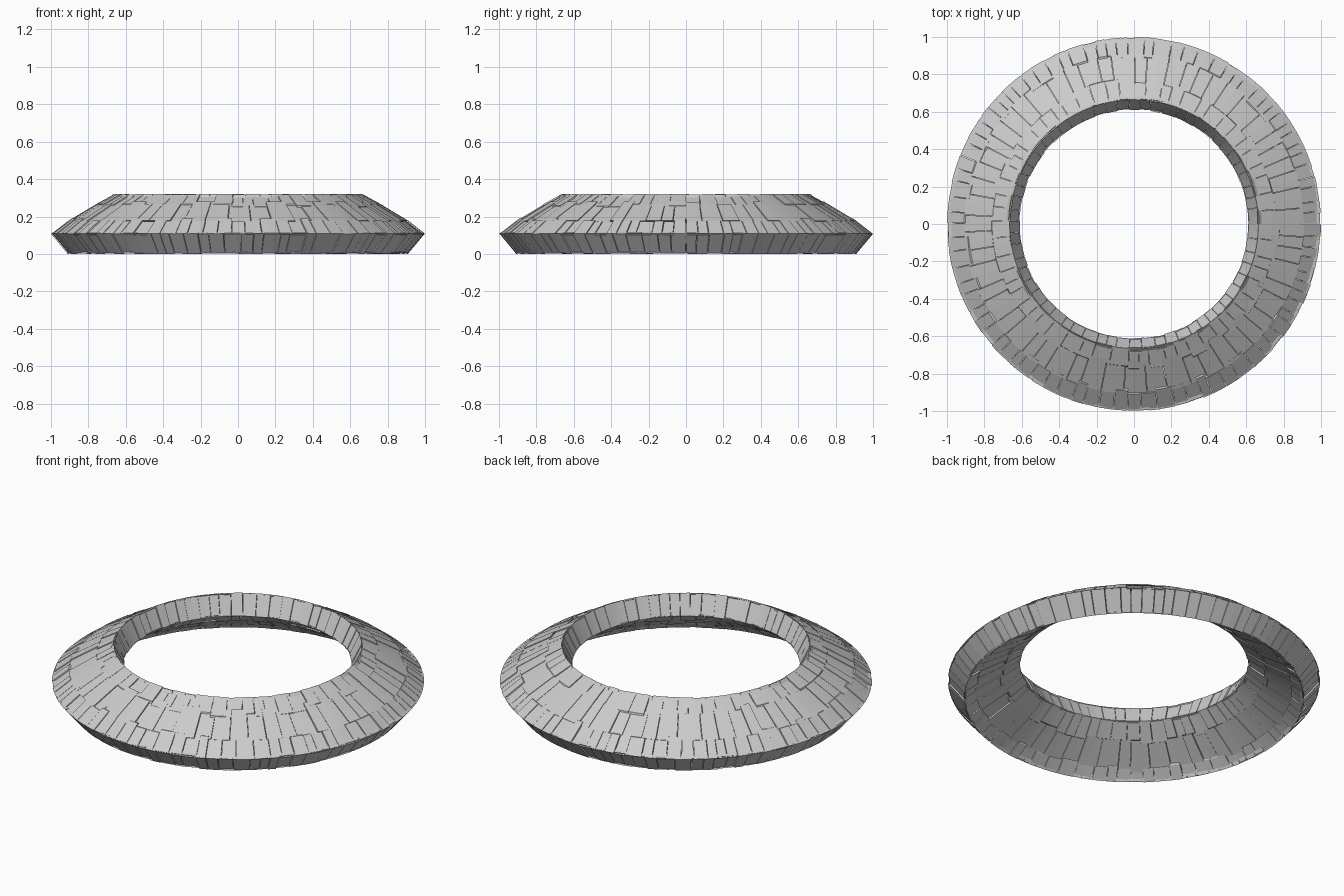
import bpy, bmesh, math, random
from mathutils import Vector

if "Cube" in bpy.data.objects:
    bpy.data.objects.remove(bpy.data.objects["Cube"])

random.seed(7)

# Cross-section of the ring (radius, height), running outward-up-inward-down
PROFILE = [(1.0, 0.108), (0.91, 0.178), (0.76, 0.268), (0.665, 0.32),
           (0.61, 0.207), (0.70, 0.14), (0.85, 0.048), (0.91, 0.0)]
# Strip name, smallest and largest panel angle, overlap at start and at end
STRIPS = [("upper_rim_panels", 0.05, 0.10, 0, 0.02),
          ("upper_middle_panels", 0.07, 0.15, 0, 0.025),
          ("upper_inner_panels", 0.07, 0.14, 0.02, 0),
          ("inner_wall_panels", 0.08, 0.13, 0, 0),
          ("lower_inner_panels", 0.07, 0.13, 0, 0.02),
          ("lower_middle_panels", 0.08, 0.15, 0, 0.02),
          ("lower_foot_panels", 0.06, 0.13, 0.01, 0),
          ("outer_wall_panels", 0.05, 0.10, 0, 0)]
CENTRE = Vector((0.805, 0.16))
GAP = 0.003


def panel_angles(low, high):
    """Split a full turn into irregular panel widths."""
    widths = []
    while sum(widths) < math.tau:
        widths.append(random.uniform(low, high))
    scale = math.tau / sum(widths)
    angles = [0.0]
    for w in widths:
        angles.append(angles[-1] + w * scale)
    return angles


def add_panel(bm, section, a0, a1):
    """Sweep a four-point section from a0 to a1 as a closed block."""
    steps = 2 if a1 - a0 > 0.09 else 1
    rings = []
    for s in range(steps + 1):
        a = a0 + (a1 - a0) * s / steps
        rings.append([bm.verts.new((p.x * math.cos(a), p.x * math.sin(a), p.y))
                      for p in section])
    for r, q in zip(rings, rings[1:]):
        for i in range(4):
            j = (i + 1) % 4
            bm.faces.new((r[i], r[j], q[j], q[i]))
    bm.faces.new(rings[0])
    bm.faces.new(rings[-1][::-1])


for k, (name, low, high, lap0, lap1) in enumerate(STRIPS):
    p = Vector(PROFILE[k])
    q = Vector(PROFILE[(k + 1) % len(PROFILE)])
    along = (q - p).normalized()
    outward = Vector((along.y, -along.x))
    bm = bmesh.new()
    angles = panel_angles(low, high)
    for a0, a1 in zip(angles, angles[1:]):
        # each panel is sunk a little and may lap over its neighbour
        sink = outward * -random.choice((0, 0.002, 0.004, 0.007))
        a = p - along * random.choice((0, 0, lap0)) + sink
        b = q + along * random.choice((0, 0, lap1)) + sink
        section = [a, b, b.lerp(CENTRE, 0.25), a.lerp(CENTRE, 0.25)]
        add_panel(bm, section, a0 + GAP / 2, a1 - GAP / 2)
    bmesh.ops.recalc_face_normals(bm, faces=bm.faces)
    mesh = bpy.data.meshes.new(name)
    bm.to_mesh(mesh)
    bm.free()
    bpy.context.collection.objects.link(bpy.data.objects.new(name, mesh))
